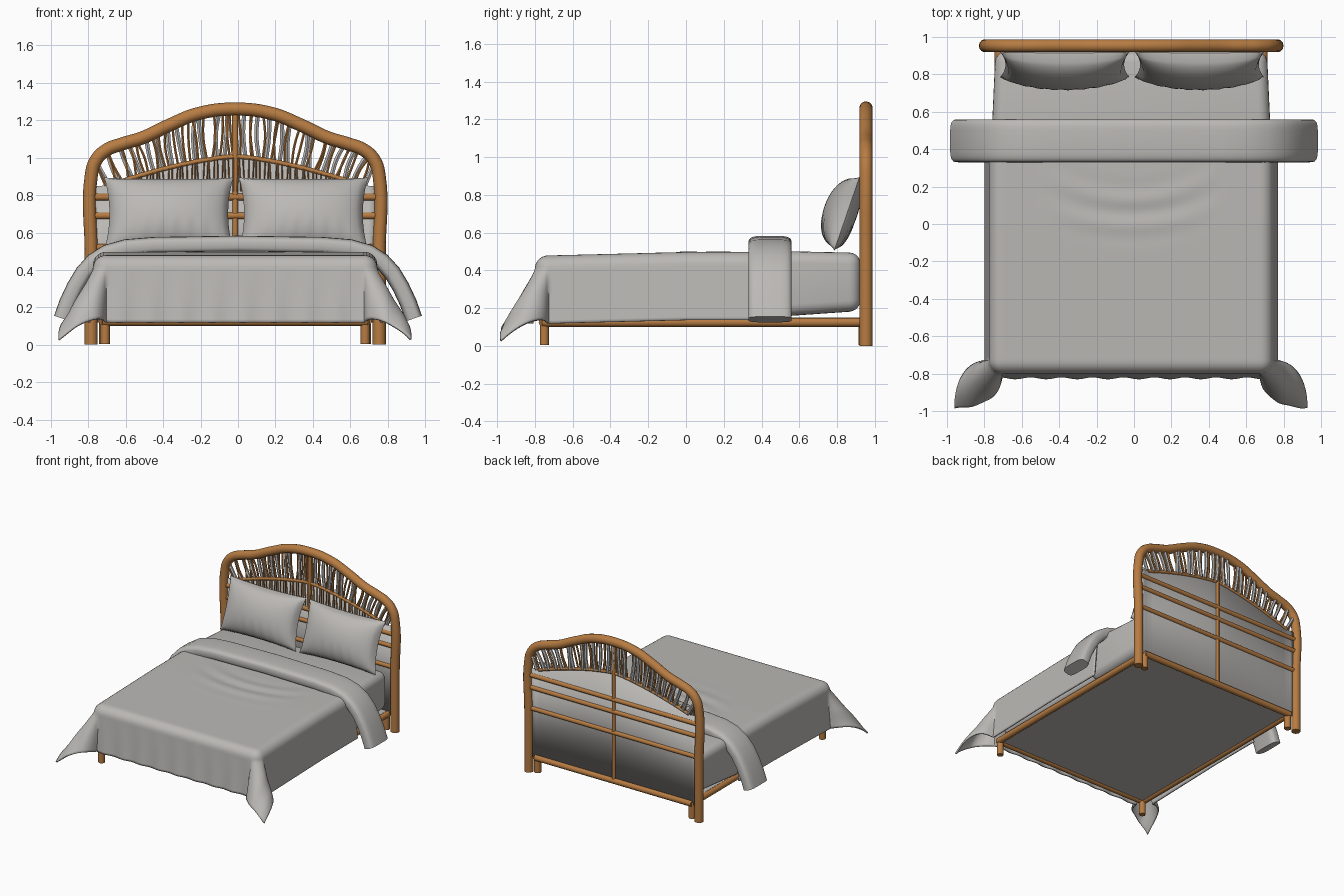
import bpy, bmesh, math, random
from mathutils import Vector

random.seed(4)
if "Cube" in bpy.data.objects:
    bpy.data.objects.remove(bpy.data.objects["Cube"])

CX = -0.015       # centre line of the frame
BACK = 0.953      # depth of the headboard


def material(name, rgb):
    m = bpy.data.materials.new(name)
    m.use_nodes = True
    m.diffuse_color = (*rgb, 1)
    m.node_tree.nodes["Principled BSDF"].inputs["Base Color"].default_value = (*rgb, 1)
    return m


linen = material("warm grey linen", (0.50, 0.485, 0.465))
wood = material("honey rattan", (0.47, 0.2, 0.055))


def add(name, data, mat):
    ob = bpy.data.objects.new(name, data)
    bpy.context.collection.objects.link(ob)
    data.materials.append(mat)
    return ob


def activate(ob):
    bpy.ops.object.select_all(action='DESELECT')
    ob.select_set(True)
    bpy.context.view_layer.objects.active = ob


def tubes(name, paths, radius, mat=wood, sides=3, smooth_path=False):
    """Round rods along a list of point paths, as one mesh."""
    cu = bpy.data.curves.new(name, 'CURVE')
    cu.dimensions = '3D'
    cu.bevel_depth, cu.bevel_resolution, cu.use_fill_caps = radius, sides, True
    for path in paths:
        sp = cu.splines.new('BEZIER' if smooth_path else 'POLY')
        pts = sp.bezier_points if smooth_path else sp.points
        pts.add(len(path) - 1)
        for p, co in zip(pts, path):
            if smooth_path:
                p.co = co
                p.handle_left_type = p.handle_right_type = 'AUTO'
            else:
                p.co = (*co, 1)
        sp.resolution_u = 8
    ob = add(name, cu, mat)
    activate(ob)
    bpy.ops.object.convert(target='MESH')
    bpy.ops.object.shade_smooth_by_angle(angle=math.radians(50))
    return ob


def surface(name, f, nu, nv, mat=linen, wrap=False):
    """Grid mesh from f(u, v) with u, v in 0..1; wrap closes v and caps u."""
    bm = bmesh.new()
    cols = nv if wrap else nv + 1
    g = [[bm.verts.new(f(i / nu, j / nv)) for j in range(cols)] for i in range(nu + 1)]
    for i in range(nu):
        for j in range(nv):
            k = (j + 1) % cols
            bm.faces.new((g[i][j], g[i + 1][j], g[i + 1][k], g[i][k]))
    if wrap:
        bm.faces.new(g[0])
        bm.faces.new(g[-1])
        bmesh.ops.recalc_face_normals(bm, faces=bm.faces)
    return finish(name, bm, mat)


def finish(name, bm, mat):
    me = bpy.data.meshes.new(name)
    bm.to_mesh(me)
    bm.free()
    ob = add(name, me, mat)
    activate(ob)
    bpy.ops.object.shade_smooth_by_angle(angle=math.radians(60))
    return ob


def box(name, x, y0, y1, z0, z1, bevel=0.0, mat=linen, shape=None):
    bm = bmesh.new()
    bmesh.ops.create_cube(bm, size=1)
    for v in bm.verts:
        v.co = Vector((CX + v.co.x * 2 * x, y1 if v.co.y > 0 else y0, z1 if v.co.z > 0 else z0))
        if shape:
            shape(v.co)
    if bevel:
        bmesh.ops.bevel(bm, geom=bm.edges[:], offset=bevel, segments=5, profile=0.5, affect='EDGES')
    return finish(name, bm, mat)


def mirrored(half):
    """Full path across the headboard from its +x half."""
    return [(CX + x, BACK, z) for x, z in half] + [(CX - x, BACK, z) for x, z in half[-2::-1]]


# Headboard outer arch
arch = [(.77, 0), (.77, .5), (.77, .9), (.745, .985), (.69, 1.04), (.6, 1.075),
        (.5, 1.105), (.35, 1.175), (.2, 1.235), (0, 1.26)]
tubes("headboard_arch", [mirrored(arch)], 0.035, sides=5, smooth_path=True)


def arch_z(x):
    x = abs(x)
    for (x0, z0), (x1, z1) in zip(arch[2:], arch[3:]):
        if x1 <= x <= x0:
            return z0 + (z1 - z0) * (x - x0) / (x1 - x0)
    return 0.9


def inner_z(x):
    return 1.005 - 0.155 * min(1, abs(x) / 0.68) ** 1.5


# Inner arch, centre post and cross bars
inner = [(x, inner_z(x)) for x in (.68, .58, .45, .3, .15, 0)]
tubes("headboard_inner_arch", [mirrored(inner)], 0.013, smooth_path=True)
tubes("headboard_centre_post", [[(CX, BACK, .12), (CX, BACK, 1.25)]], 0.016)
tubes("headboard_cross_bars",
      [[(CX - .77, BACK, z), (CX + .77, BACK, z)] for z in (.52, .69, .79)], 0.019)

# Woven back panel that follows the inner arch
panel = surface("headboard_panel",
                lambda u, v: (CX + 1.5 * (u - .5), BACK - .005,
                              .12 + v * (inner_z(1.5 * (u - .5)) - .12)), 40, 1)
panel.modifiers.new("thickness", 'SOLIDIFY').thickness = 0.008

# Fan of sticks between the two arches
brown, grey = [], []
for i in range(62):
    x = -0.69 + 1.38 * (i + random.uniform(-.3, .3)) / 61
    top = max(-.745, min(.745, x * 1.1 + random.uniform(-.025, .025)))
    z0, z1 = inner_z(x), arch_z(top)
    pale = i % 5 in (1, 3)
    y = BACK + (.008 if pale else 0)
    bend = random.uniform(-.012, .012)
    (grey if pale else brown).append([(CX + x, y, z0), (CX + (x + top) / 2 + bend, y, (z0 + z1) / 2),
                                      (CX + top, y, z1)])
tubes("headboard_fan_sticks", brown, 0.0075, sides=1, smooth_path=True)
tubes("headboard_fan_reeds", grey, 0.013, linen, sides=1, smooth_path=True)

# Thin strands over the weave
strands = []
for i in range(56):
    x = -.56 + 1.12 * i / 55
    strands.append([(CX + x, BACK - .014, .82),
                    (CX + x + random.uniform(-.012, .012), BACK - .014, inner_z(x) - .005)])
tubes("headboard_weave", strands, 0.004, sides=1)

# Legs and base rails
tubes("front_legs", [[(CX + s * .695, -.75, 0.005), (CX + s * .695, -.75, .14)] for s in (-1, 1)], 0.025)
tubes("rear_legs", [[(CX + s * .7, .94, 0.005), (CX + s * .7, .94, .14)] for s in (-1, 1)], 0.027)
tubes("side_rails", [[(CX + s * .705, -.76, .125), (CX + s * .705, .95, .125)] for s in (-1, 1)], 0.025)
tubes("end_rails", [[(CX - .71, y, .125), (CX + .71, y, .125)] for y in (-.755, BACK)], 0.025)

# Mattress base, mattress and fitted sheet at the head
box("bed_base", .7, -.75, .94, .115, .15)
box("mattress", .72, -.7, .5, .14, .455, .05)


def sheet_shape(co):
    if co.y > .8:
        co.x = CX + (co.x - CX) * .965
        co.z -= .012 if co.z > .3 else -.04


box("fitted_sheet", .752, .35, .925, .145, .505, .06, shape=sheet_shape)

# Duvet draped over the bed, flaring out at the two front corners
EX, EY, HANG, R = .69, .73, .40, .07


def duvet(u, v):
    a = (u * 2 - 1) * (EX + HANG)
    b = -(EY + HANG) + v * (EY + HANG + .45)
    dx, dy = max(0, abs(a) - EX), max(0, -b - EY)
    r = math.hypot(dx, dy)
    x, y = max(-EX, min(EX, a)), max(-EY, b)
    z = .497 + .025 * min(0, y)
    if r == 0:
        q = math.hypot(x * .75, y - .62)
        z += .005 * math.sin(q * 42) * math.exp(-((q - .55) / .14) ** 2) * max(0, 1 - (x / .5) ** 2)
    else:
        th = math.atan2(dy, dx)
        flare = max(0, math.sin(2 * th)) ** .65
        ang = min(r / R, math.pi / 2)
        s = max(0, r - R * math.pi / 2)
        t = s / .456
        out = R * math.sin(ang) + .04 * t + .25 * flare * t
        if dy > 0:
            out += .008 * t * math.sin(a * 38) * (1 - .5 * flare)
        x += math.copysign(out * math.cos(th), a)
        y -= out * math.sin(th)
        z -= R * (1 - math.cos(ang)) + s * (1 - .17 * flare)
    return (CX + x, y, z)


cover = surface("duvet", duvet, 130, 90)
mod = cover.modifiers.new("thickness", 'SOLIDIFY')
mod.thickness, mod.offset = 0.012, -1

# Folded throw hanging over both sides
half = [(.94, .14), (.91, .225), (.87, .31), (.825, .385), (.77, .445), (.7, .49), (.6, .518), (.45, .53), (0, .537)]
path = [Vector((-x, 0, z)) for x, z in half] + [Vector((x, 0, z)) for x, z in half[-2::-1]]


def throw(u, v):
    i = round(u * (len(path) - 1))
    tan = (path[min(i + 1, len(path) - 1)] - path[max(i - 1, 0)]).normalized()
    nor = Vector((-tan.z, 0, tan.x))
    c, s = math.cos(v * math.tau), math.sin(v * math.tau)
    side = math.copysign(abs(c) ** .45, c) * .115
    lift = math.copysign(abs(s) ** .6, s) * .046
    return path[i] + nor * lift + Vector((0, .445 + side, 0))


surface("throw_blanket", throw, len(path) - 1, 28, wrap=True)


# Pillows leaning on the headboard, with pulled-out corners
def pillow(name, cx):
    tilt = math.radians(19)

    def face(depth):
        def f(u, v):
            p, q = u * 2 - 1, v * 2 - 1
            x = p * .345 * (1 - .08 * (1 - q * q))
            h = q * .205 * (1 - .06 * (1 - p * p))
            d = depth * ((1 - p * p) * (1 - q * q)) ** .45
            d += math.copysign(.006, depth) * math.sin(p * 26) * max(0, -q - .2) * (1 - q * q) * (1 - p * p) * 2
            return (cx + x, .852 + h * math.sin(tilt) - d * math.cos(tilt),
                    .7 + h * math.cos(tilt) + d * math.sin(tilt))
        return f

    surface(name + "_front", face(.125), 36, 28)
    ob = surface(name + "_back", face(-.055), 36, 28)
    ob.data.flip_normals()


pillow("right_pillow", -.37)
pillow("left_pillow", .35)
